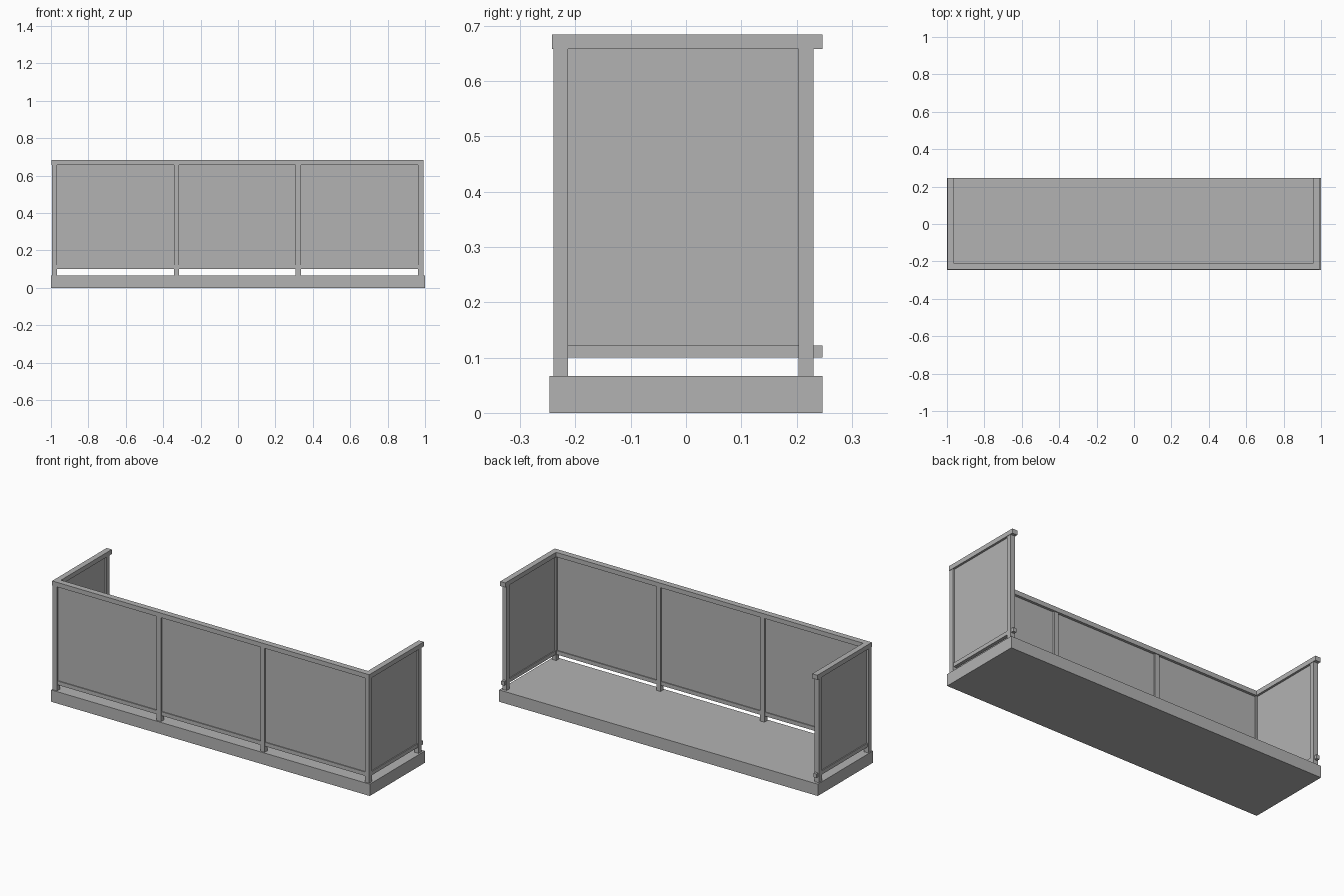
import bpy
import bmesh
from mathutils import Matrix, Vector

if "Cube" in bpy.data.objects:
    bpy.data.objects.remove(bpy.data.objects["Cube"], do_unlink=True)

grey = bpy.data.materials.new("plain grey")
grey.use_nodes = True
colour = (0.45, 0.45, 0.45, 1)
grey.diffuse_color = colour
grey.node_tree.nodes["Principled BSDF"].inputs["Base Color"].default_value = colour


def box(name, x, y, z):
    """Box spanning the given (low, high) ranges."""
    low, high = (Vector(p) for p in zip(x, y, z))
    bm = bmesh.new()
    bmesh.ops.create_cube(bm, size=1, matrix=Matrix.Translation((low + high) / 2)
                          @ Matrix.Diagonal((*(high - low), 1)))
    mesh = bpy.data.meshes.new(name)
    bm.to_mesh(mesh)
    bm.free()
    mesh.materials.append(grey)
    obj = bpy.data.objects.new(name, mesh)
    bpy.context.collection.objects.link(obj)
    return obj


def around(centre, width):
    return (centre - width / 2, centre + width / 2)


POST, RAIL, PANEL = 0.027, 0.019, 0.008
FLOOR, RAIL_LOW, RAIL_TOP, CAP_LOW, CAP_TOP = 0.067, 0.1, 0.122, 0.658, 0.684
FRONT, BACK, END = -0.2265, 0.217, 0.247
post_x = [-0.981, -0.329, 0.322, 0.977]

# Floor slab
box("floor_slab", (-1, 1), (-END, END), (0, FLOOR))

# Front posts
for i, x in enumerate(post_x):
    box(f"front_post_{i + 1}", around(x, POST), around(FRONT, POST), (FLOOR, CAP_LOW))

# Front panels and bottom rails between neighbouring posts
for i, (a, b) in enumerate(zip(post_x, post_x[1:])):
    span = (a + POST / 2, b - POST / 2)
    box(f"front_panel_{i + 1}", span, around(FRONT, PANEL), (RAIL_TOP, CAP_LOW))
    box(f"front_bottom_rail_{i + 1}", span, around(FRONT, RAIL), (RAIL_LOW, RAIL_TOP))

# Sides: back post, panel, bottom rail running past the post, handrail
for side, x in (("right", post_x[0]), ("left", post_x[-1])):
    span = (FRONT + POST / 2, BACK - POST / 2)
    box(f"{side}_back_post", around(x, POST), around(BACK, POST), (FLOOR, CAP_LOW))
    box(f"{side}_panel", around(x, PANEL), span, (RAIL_TOP, CAP_LOW))
    box(f"{side}_bottom_rail", around(x, RAIL), (span[0], END), (RAIL_LOW, RAIL_TOP))
    box(f"{side}_handrail", around(x, 0.032), (-0.208, END), (CAP_LOW, CAP_TOP))

# Front handrail
box("front_handrail", (post_x[0] - 0.016, post_x[-1] + 0.016), (-0.242, -0.208),
    (CAP_LOW, CAP_TOP))
